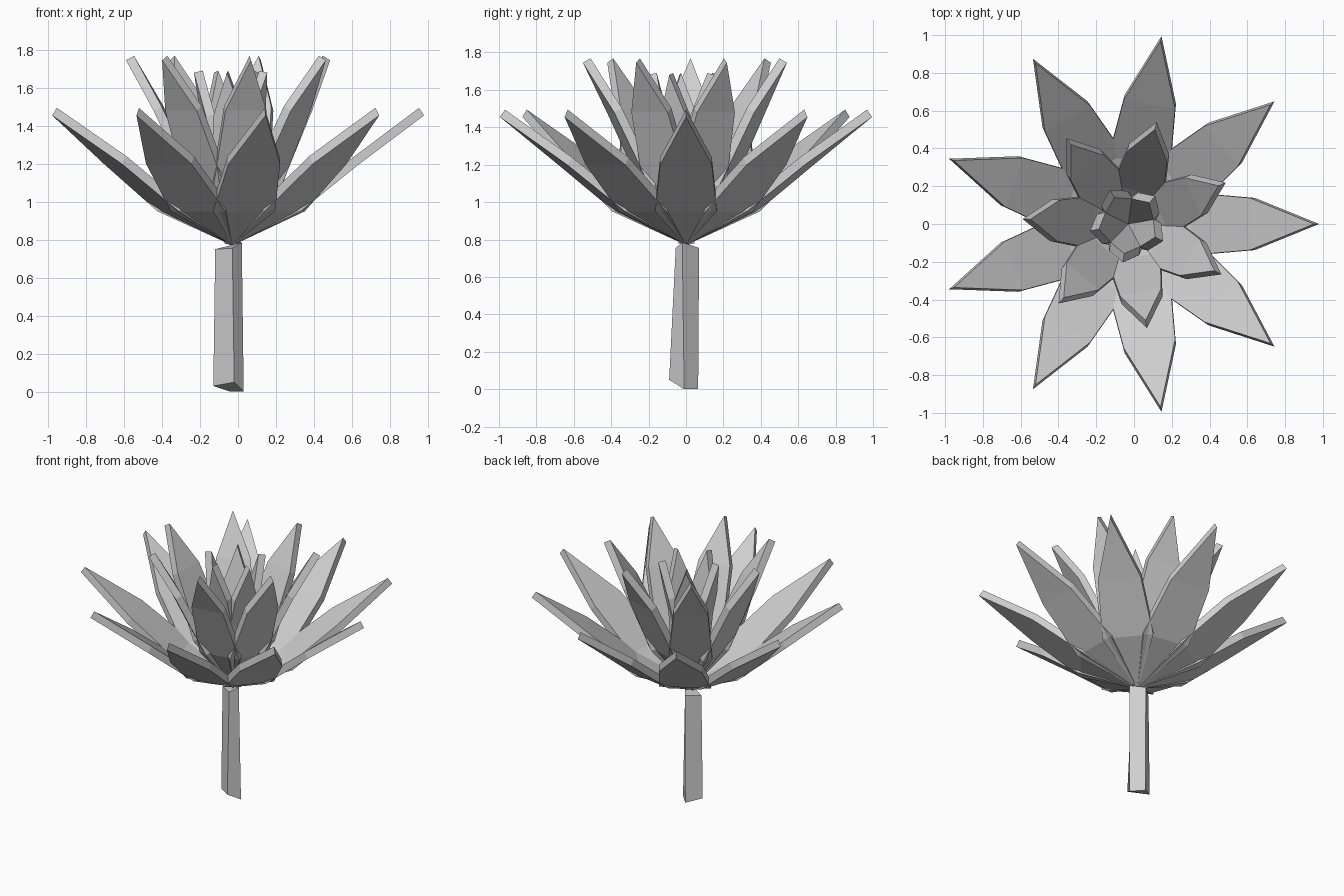
import bpy, bmesh, math
from mathutils import Matrix, Vector

cube = bpy.data.objects.get("Cube")
if cube:
    bpy.data.objects.remove(cube, do_unlink=True)

grey = bpy.data.materials.new("light_grey")
grey.use_nodes = True
grey.diffuse_color = (0.62, 0.62, 0.62, 1)
grey.node_tree.nodes["Principled BSDF"].inputs["Base Color"].default_value = grey.diffuse_color

HEART = Vector((-0.03, 0, 0.77))   # point where all petals meet
THICKNESS = 0.048


def finish(bm, name):
    bmesh.ops.recalc_face_normals(bm, faces=bm.faces)
    mesh = bpy.data.meshes.new(name)
    bm.to_mesh(mesh)
    bm.free()
    mesh.materials.append(grey)
    obj = bpy.data.objects.new(name, mesh)
    bpy.context.collection.objects.link(obj)
    return obj


def petal(name, shoulder, corner, tip, angle):
    """Bent leaf-shaped plate; stations are (reach, height, half width)."""
    bm = bmesh.new()
    root = bm.verts.new((0, 0, 0))
    (l1, r1), (l2, r2) = [[bm.verts.new((r, s * w, z)) for s in (1, -1)]
                          for r, z, w in (shoulder, corner)]
    end = bm.verts.new((tip[0], 0, tip[1]))
    for loop in ((root, r1, l1), (l1, r1, r2, l2), (l2, r2, end)):
        bm.faces.new(loop)
    # thicken towards the inside of the flower
    inward = Vector((-tip[1], 0, tip[0])).normalized() * THICKNESS
    under = bmesh.ops.duplicate(bm, geom=bm.faces[:])["geom"]
    bmesh.ops.delete(bm, geom=[f for f in under if isinstance(f, bmesh.types.BMFace)],
                     context='FACES')
    top = bmesh.ops.extrude_face_region(bm, geom=bm.faces[:], use_keep_orig=True)["geom"]
    bmesh.ops.translate(bm, vec=inward, verts=[v for v in top if isinstance(v, bmesh.types.BMVert)])
    bm.transform(Matrix.Translation(HEART) @ Matrix.Rotation(math.radians(angle), 4, 'Z'))
    return finish(bm, name)


# Three whorls of petals: count, first angle, shoulder, corner, tip
WHORLS = {
    "outer_petal": (9, 0, (0.36, 0.18, 0.165), (0.67, 0.43, 0.138), (1.01, 0.685)),
    "middle_petal": (7, 23, (0.22, 0.31, 0.14), (0.41, 0.71, 0.11), (0.56, 0.975)),
    "inner_petal": (5, 46, (0.075, 0.3, 0.1), (0.155, 0.68, 0.08), (0.205, 0.91)),
}
for name, (count, start, shoulder, corner, tip) in WHORLS.items():
    for i in range(count):
        petal(f"{name}_{i + 1}", shoulder, corner, tip, start + 360 * i / count)

# Angular stem with slanted ends
foot = [(0.03, -0.01, 0), (-0.02, -0.09, 0.05), (-0.13, 0, 0.03), (-0.04, 0.065, 0)]
head = [(0.02, -0.02, 0.785), (-0.03, -0.055, 0.755), (-0.12, 0, 0.75), (-0.04, 0.07, 0.755)]
bm = bmesh.new()
low, high = [[bm.verts.new(p) for p in ring] for ring in (foot, head)]
for i in range(4):
    j = (i + 1) % 4
    bm.faces.new((low[i], low[j], high[j], high[i]))
bm.faces.new(low)
bm.faces.new(high)
finish(bm, "stem")
